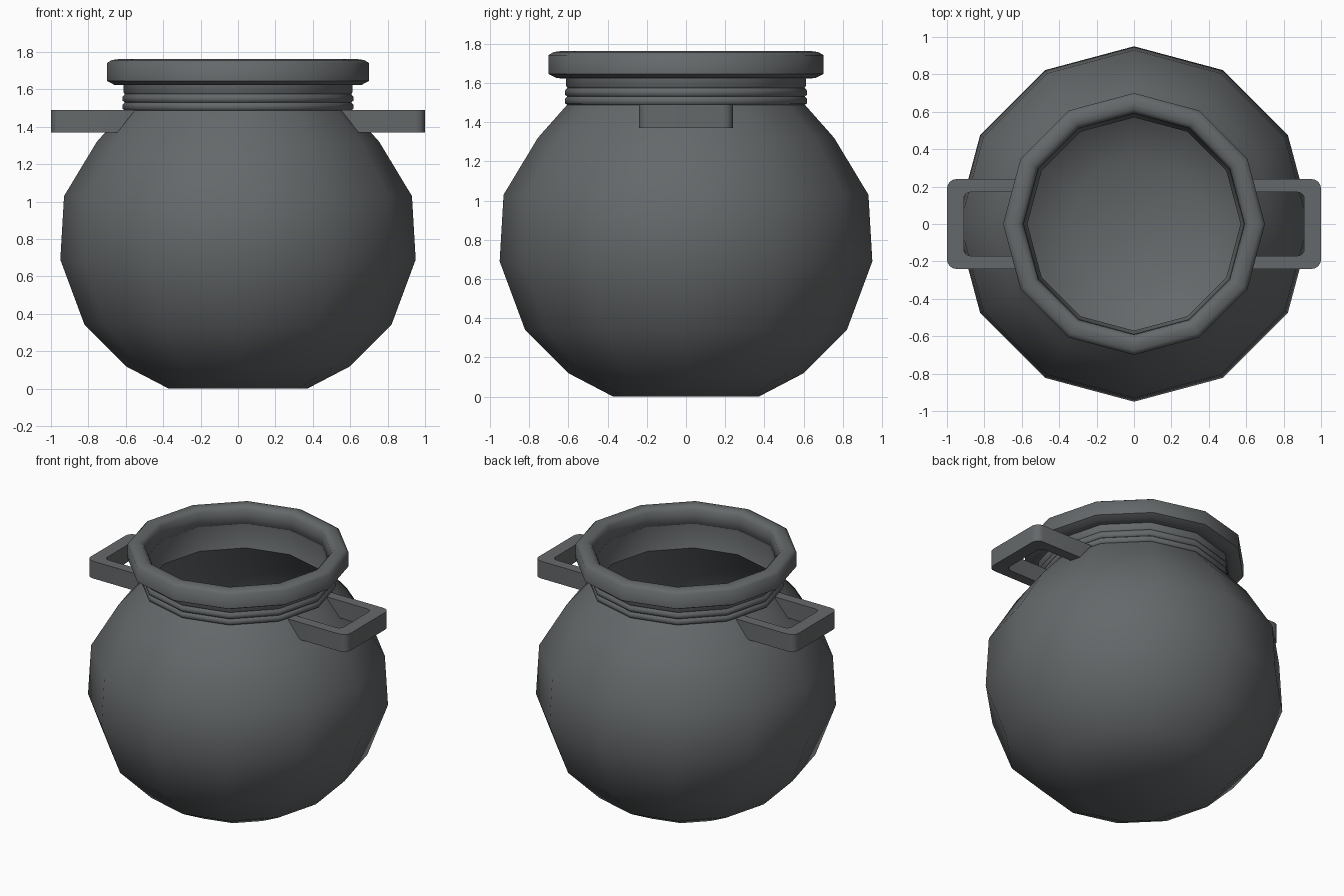
import bpy, bmesh, math

if "Cube" in bpy.data.objects:
    bpy.data.objects.remove(bpy.data.objects["Cube"])

iron = bpy.data.materials.new("dark iron grey")
iron.diffuse_color = (0.13, 0.14, 0.145, 1)
iron.use_nodes = True
iron.node_tree.nodes["Principled BSDF"].inputs["Base Color"].default_value = iron.diffuse_color


def finish(name, bm, angle):
    bmesh.ops.recalc_face_normals(bm, faces=bm.faces)
    me = bpy.data.meshes.new(name)
    bm.to_mesh(me)
    bm.free()
    ob = bpy.data.objects.new(name, me)
    bpy.context.collection.objects.link(ob)
    me.materials.append(iron)
    bpy.ops.object.select_all(action='DESELECT')
    ob.select_set(True)
    bpy.context.view_layer.objects.active = ob
    bpy.ops.object.shade_smooth_by_angle(angle=math.radians(angle))
    return ob


def lathe(name, profile, closed=False, sides=12, angle=60):
    """Revolve (radius, z) points; ends are capped unless the profile is a closed loop."""
    bm = bmesh.new()
    rings = []
    for r, z in profile:
        rings.append([bm.verts.new((r * math.cos(2 * math.pi * k / sides),
                                    r * math.sin(2 * math.pi * k / sides), z))
                      for k in range(sides)])
    pairs = list(zip(rings, rings[1:]))
    if closed:
        pairs.append((rings[-1], rings[0]))
    for a, b in pairs:
        for k in range(sides):
            j = (k + 1) % sides
            bm.faces.new((a[k], a[j], b[j], b[k]))
    if not closed:
        bm.faces.new(rings[0])
        bm.faces.new(rings[-1])
    return finish(name, bm, angle)


# Hollow round body: outer wall up, inner wall back down
lathe("pot_body", [
    (0.37, 0), (0.60, 0.12), (0.82, 0.34), (0.95, 0.69), (0.93, 1.03),
    (0.755, 1.32), (0.60, 1.495),
    (0.57, 1.48), (0.70, 1.30), (0.88, 1.02), (0.90, 0.69), (0.775, 0.37),
    (0.57, 0.165), (0.35, 0.05)])

# Neck with two thin raised bands
lathe("neck", [
    (0.60, 1.485), (0.617, 1.495), (0.617, 1.52), (0.605, 1.53),
    (0.617, 1.54), (0.617, 1.56), (0.605, 1.575), (0.612, 1.585), (0.612, 1.64),
    (0.588, 1.64), (0.588, 1.55), (0.57, 1.48)], closed=True)

# Thick rounded rim
lathe("rim", [
    (0.60, 1.622), (0.66, 1.624), (0.70, 1.645), (0.70, 1.742), (0.675, 1.757),
    (0.64, 1.762), (0.612, 1.757), (0.592, 1.735), (0.588, 1.63)], closed=True)


def u_path(x_end, y_half, r, steps=4):
    """U-shaped outline with rounded corners, without its two root points."""
    half = [(x_end - r + r * math.sin(t), y_half - r + r * math.cos(t))
            for t in (math.pi / 2 * i / steps for i in range(steps + 1))]
    return half + [(x, -y) for x, y in reversed(half)]


def handle(name, side):
    bm = bmesh.new()
    loops = []
    for z, root in ((1.37, 0.645), (1.49, 0.55)):
        for pts, y in ((u_path(1.0, 0.24, 0.05), 0.24), (u_path(0.91, 0.17, 0.035), 0.17)):
            pts = [(root, y)] + pts + [(root, -y)]
            loops.append([bm.verts.new((side * x, yy, z)) for x, yy in pts])
    ob, ib, ot, it = loops
    for a, b in ((ob, ib), (ib, it), (it, ot), (ot, ob)):
        for i in range(len(a) - 1):
            bm.faces.new((a[i], a[i + 1], b[i + 1], b[i]))
    for i in (0, -1):
        bm.faces.new((ob[i], ib[i], it[i], ot[i]))
    finish(name, bm, 35)


# Square loop handles on both sides
handle("right_handle", 1)
handle("left_handle", -1)
